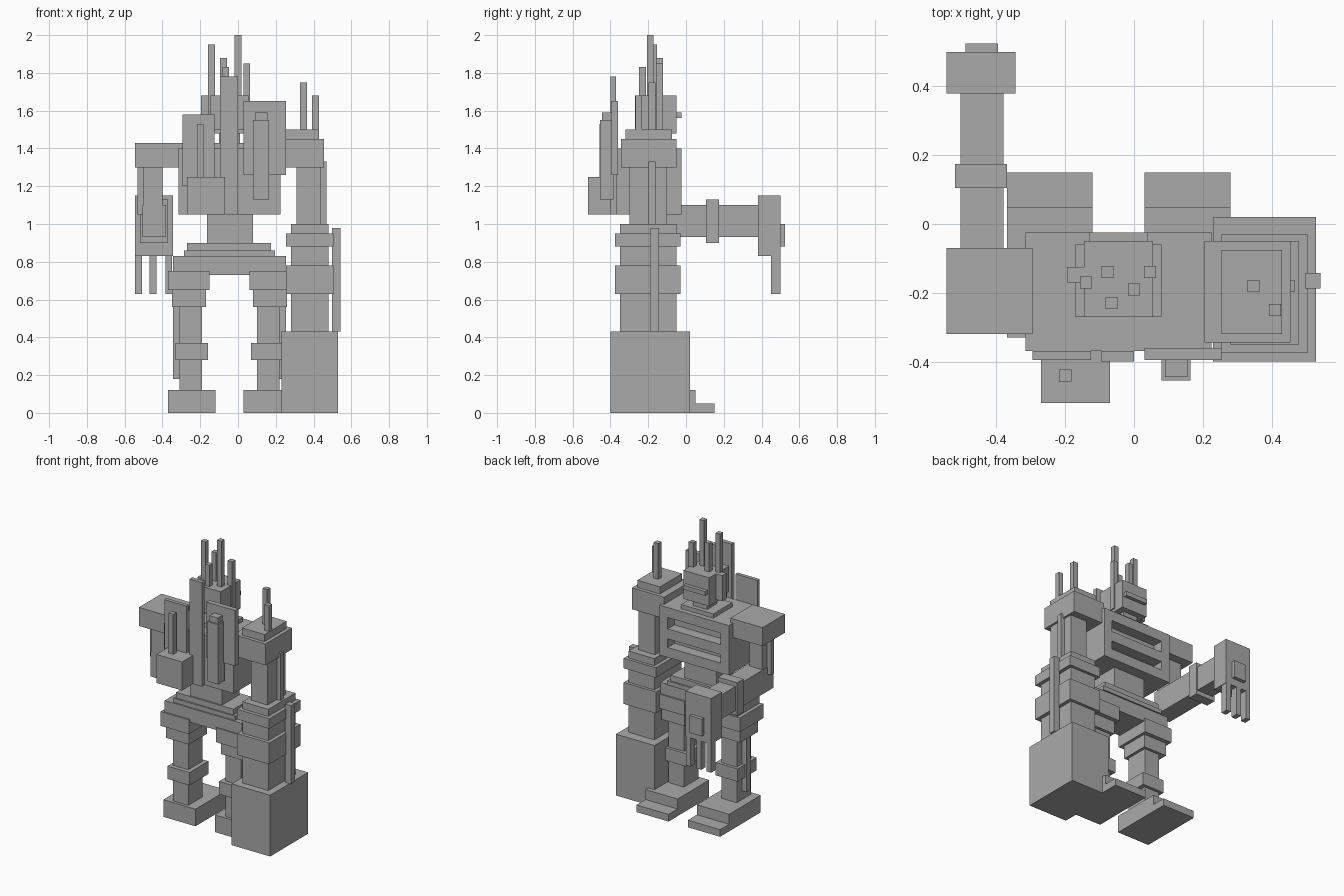
import bpy
from mathutils import Vector

default_cube = bpy.data.objects.get("Cube")
if default_cube:
    bpy.data.objects.remove(default_cube, do_unlink=True)

# One plain grey for the whole machine
grey = bpy.data.materials.new("plain_grey")
grey.use_nodes = True
colour = (.4, .4, .4, 1)
grey.diffuse_color = colour
grey.node_tree.nodes["Principled BSDF"].inputs["Base Color"].default_value = colour

BODY_AXIS = -.045  # the body is offset from the scene centre by its heavy arm


def box(name, x, y, z):
    """Flat-sided block spanning the given ranges on each axis."""
    corners = [Vector((a, b, c)) for c in z for b in y for a in x]
    faces = [(0, 2, 3, 1), (4, 5, 7, 6), (0, 1, 5, 4),
             (2, 6, 7, 3), (0, 4, 6, 2), (1, 3, 7, 5)]
    mesh = bpy.data.meshes.new(name)
    mesh.from_pydata(corners, [], faces)
    mesh.materials.append(grey)
    part = bpy.data.objects.new(name, mesh)
    bpy.context.collection.objects.link(part)
    return part


def pair(name, x, y, z):
    """Block on the right side and its mirror across the body axis."""
    box("right_" + name, x=x, y=y, z=z)
    mirrored = tuple(2 * BODY_AXIS - value for value in reversed(x))
    box("left_" + name, x=mirrored, y=y, z=z)


def rod(name, centre_x, centre_y, z, width=.035):
    """Thin square upright rod."""
    half = width / 2
    box(name, x=(centre_x - half, centre_x + half),
        y=(centre_y - half, centre_y + half), z=z)


# Feet and legs
pair("foot", x=(-.37, -.12), y=(-.3, .05), z=(0, .12))
pair("toe_plate", x=(-.37, -.12), y=(.05, .15), z=(0, .05))
pair("shin", x=(-.31, -.19), y=(-.28, -.12), z=(.12, .56))
pair("knee_band", x=(-.33, -.16), y=(-.31, -.1), z=(.28, .37))
pair("thigh", x=(-.35, -.17), y=(-.3, -.1), z=(.56, .66))
pair("hip_block", x=(-.37, -.15), y=(-.33, -.07), z=(.65, .75))
pair("leg_piston", x=(-.345, -.31), y=(-.22, -.18), z=(.18, .56))

# Pelvis and waist
box("pelvis", x=(-.345, .255), y=(-.32, -.08), z=(.73, .83))
box("lower_belt", x=(-.285, .195), y=(-.31, -.07), z=(.83, .86))
box("upper_belt", x=(-.27, .175), y=(-.3, -.08), z=(.86, .9))
box("waist", x=(-.165, .08), y=(-.29, -.1), z=(.9, 1.05))

# Torso with a ribbed back
box("torso_core", x=(-.25, .16), y=(-.37, -.1), z=(1.05, 1.4))
pair("torso_side", x=(-.315, -.25), y=(-.37, -.025), z=(1.05, 1.4))
for number, height in enumerate((1.05, 1.18, 1.33)):
    box(f"back_rib_{number}", x=(-.25, .16), y=(-.1, -.025),
        z=(height, height + .07))
box("collar", x=(-.17, .08), y=(-.27, -.06), z=(1.4, 1.43))

# Chest plates, engine and exhausts on the front
box("right_chest_plate", x=(-.295, -.125), y=(-.395, -.37), z=(1.2, 1.58))
box("centre_chest_plate", x=(-.095, 0), y=(-.4, -.37), z=(1.05, 1.78))
box("left_chest_plate", x=(.03, .255), y=(-.395, -.36), z=(1.26, 1.65))
box("engine_box", x=(-.27, -.07), y=(-.52, -.37), z=(1.05, 1.25))
rod("engine_pipe", centre_x=-.2, centre_y=-.44, z=(1.25, 1.53))
box("exhaust_box", x=(.08, .165), y=(-.455, -.385), z=(1.13, 1.55))
box("exhaust_cap", x=(.09, .155), y=(-.445, -.395), z=(1.55, 1.59))

# Head, with its visor on the back side
box("neck", x=(-.1, .01), y=(-.2, -.09), z=(1.4, 1.5))
box("head", x=(-.145, .055), y=(-.245, -.05), z=(1.48, 1.68))
box("head_shield", x=(-.145, .055), y=(-.27, -.245), z=(1.5, 1.68))
box("visor", x=(-.13, .04), y=(-.05, -.025), z=(1.56, 1.59))
box("ear_block", x=(-.195, -.145), y=(-.17, -.125), z=(1.5, 1.68))
rod("right_crown_rod", centre_x=-.14, centre_y=-.17, z=(1.5, 1.95))
rod("rear_crown_rod", centre_x=-.077, centre_y=-.14, z=(1.68, 1.88))
rod("front_crown_rod", centre_x=-.065, centre_y=-.23, z=(1.68, 1.83))
rod("centre_crown_rod", centre_x=0, centre_y=-.19, z=(1.68, 2))
rod("left_crown_rod", centre_x=.047, centre_y=-.14, z=(1.5, 1.85))

# Right arm, bent at the elbow and reaching back
box("right_shoulder", x=(-.545, -.295), y=(-.32, -.07), z=(1.3, 1.43))
box("right_upper_arm", x=(-.5, -.4), y=(-.25, -.13), z=(1, 1.3))
rod("right_arm_piston", centre_x=-.515, centre_y=-.2, z=(1.05, 1.3))
box("right_forearm", x=(-.505, -.38), y=(-.25, .38), z=(.93, 1.1))
box("right_wrist_band", x=(-.52, -.37), y=(.105, .175), z=(.9, 1.13))
box("right_hand", x=(-.545, -.345), y=(.38, .5), z=(.83, 1.15))
box("right_hand_plate", x=(-.49, -.395), y=(.5, .525), z=(.88, 1))
for number, finger_x in enumerate((-.527, -.45, -.367)):
    box(f"right_finger_{number}", x=(finger_x - .018, finger_x + .018),
        y=(.45, .5), z=(.63, .83))

# Left arm, ending in a heavy hammer block
box("left_shoulder", x=(.205, .455), y=(-.345, -.05), z=(1.3, 1.45))
box("left_shoulder_cap", x=(.255, .43), y=(-.32, -.075), z=(1.45, 1.5))
box("left_upper_arm", x=(.31, .44), y=(-.3, -.1), z=(1, 1.3))
box("left_forearm", x=(.28, .48), y=(-.35, -.05), z=(.43, 1))
for label, heights in (("lower", (.63, .78)), ("upper", (.88, .95))):
    box(f"left_{label}_arm_band", x=(.255, .505), y=(-.375, -.03), z=heights)
box("left_hammer_block", x=(.23, .53), y=(-.4, .02), z=(0, .43))
rod("left_forearm_piston", centre_x=.52, centre_y=-.165, z=(.43, .98), width=.045)
rod("left_arm_piston", centre_x=.45, centre_y=-.18, z=(1, 1.33))
rod("left_tall_antenna", centre_x=.347, centre_y=-.18, z=(1.5, 1.75))
rod("left_short_antenna", centre_x=.41, centre_y=-.25, z=(1.45, 1.68))
